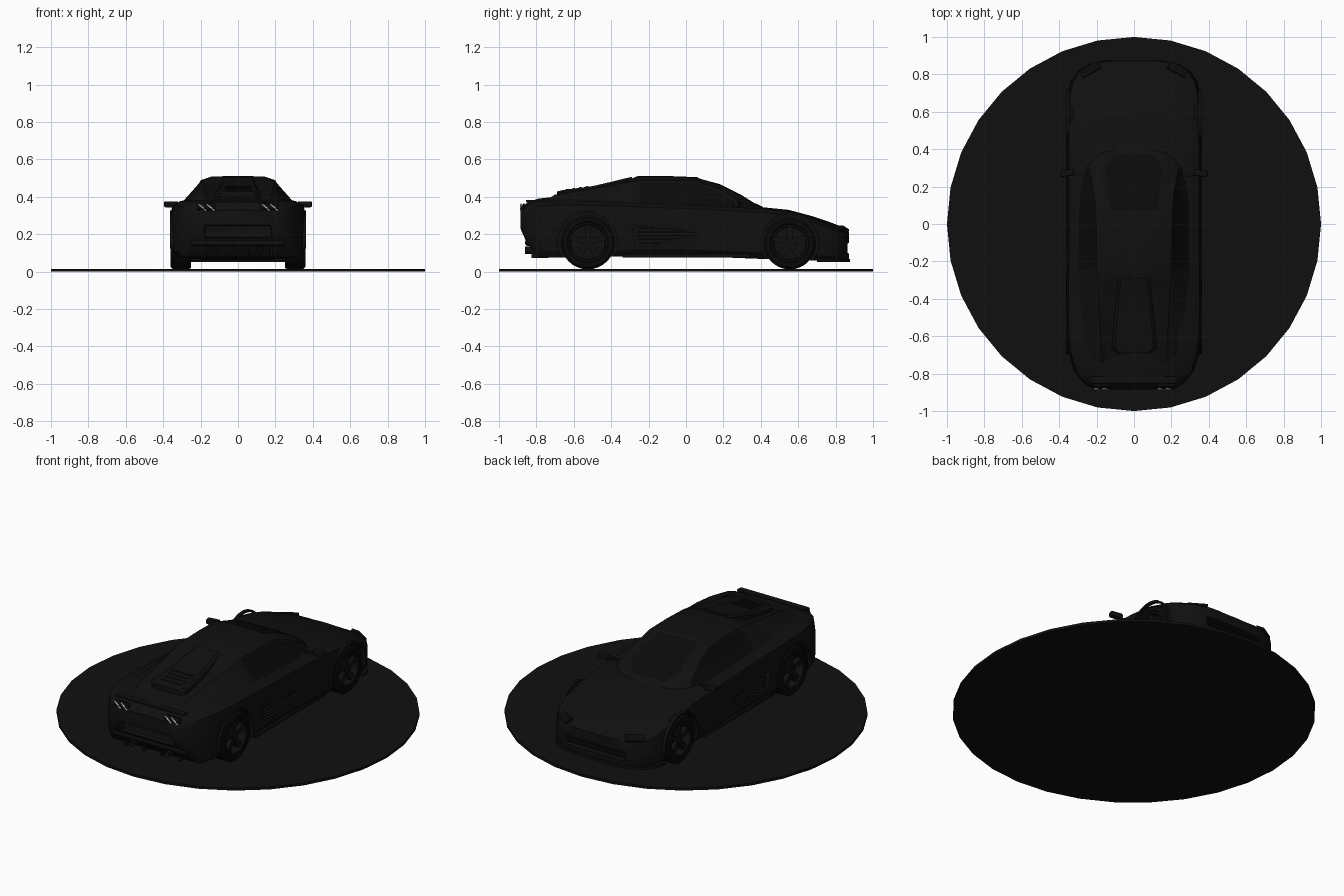
import bpy, bmesh
from math import radians, pi, cos, sin
from mathutils import Matrix, Vector

if "Cube" in bpy.data.objects:
    bpy.data.objects.remove(bpy.data.objects["Cube"])


def material(name, c):
    m = bpy.data.materials.new(name)
    m.diffuse_color = (*c, 1)
    m.use_nodes = True
    m.node_tree.nodes["Principled BSDF"].inputs["Base Color"].default_value = m.diffuse_color
    return m


PAINT = material("black_paint", (0.005, 0.005, 0.005))
GLASS = material("dark_glass", (0.003, 0.003, 0.003))
RUBBER = material("rubber", (0.003, 0.003, 0.003))
LAMP = material("pale_lamp", (0.8, 0.8, 0.8))


def finish(name, bm, mat):
    bmesh.ops.recalc_face_normals(bm, faces=bm.faces)
    me = bpy.data.meshes.new(name)
    bm.to_mesh(me)
    bm.free()
    ob = bpy.data.objects.new(name, me)
    bpy.context.collection.objects.link(ob)
    me.materials.append(mat)
    return ob


def loft(stations):
    """Skin mirrored half sections (y, [(x, z)...]) that run bottom centre to top centre."""
    bm = bmesh.new()
    rings = []
    for y, half in stations:
        ring = half + [(-x, z) for x, z in half[-2:0:-1]]
        rings.append([bm.verts.new((x, y, z)) for x, z in ring])
    n = len(rings[0])
    for a, b in zip(rings, rings[1:]):
        for i in range(n):
            bm.faces.new((a[i], a[(i + 1) % n], b[(i + 1) % n], b[i]))
    bm.faces.new(rings[0])
    bm.faces.new(rings[-1])
    bmesh.ops.recalc_face_normals(bm, faces=bm.faces)
    return bm


def box(name, loc, size, mat=PAINT, rot=(0, 0, 0), bevel=0.0):
    bm = bmesh.new()
    bmesh.ops.create_cube(bm, size=1)
    bmesh.ops.scale(bm, vec=size, verts=bm.verts)
    if bevel:
        bmesh.ops.bevel(bm, geom=bm.edges[:], offset=bevel, segments=2, affect='EDGES', profile=0.5)
    ob = finish(name, bm, mat)
    ob.location, ob.rotation_euler = loc, rot
    return ob


def prism(name, pts, x0, x1, mat=PAINT):
    """Extrude a (y, z) outline from x0 to x1."""
    bm = bmesh.new()
    f = bm.faces.new([bm.verts.new((x0, y, z)) for y, z in pts])
    new = bmesh.ops.extrude_face_region(bm, geom=[f])["geom"]
    bmesh.ops.translate(bm, vec=(x1 - x0, 0, 0), verts=[v for v in new if isinstance(v, bmesh.types.BMVert)])
    return finish(name, bm, mat)


def cut(ob, cutter):
    m = ob.modifiers.new("cut", 'BOOLEAN')
    m.operation, m.object, m.solver = 'DIFFERENCE', cutter, 'EXACT'
    bpy.context.view_layer.objects.active = ob
    bpy.ops.object.modifier_apply(modifier=m.name)
    bpy.data.objects.remove(cutter)


def circle(y, z, r, n=32):
    return [(y + r * cos(2 * pi * i / n), z + r * sin(2 * pi * i / n)) for i in range(n)]


# display disc
bm = bmesh.new()
bmesh.ops.create_cone(bm, cap_ends=True, segments=32, radius1=1, radius2=1, depth=0.015,
                      matrix=Matrix.Translation((0, 0, 0.0075)))
finish("display_disc", bm, PAINT)

# lower body: y, half width, bottom, shoulder, centre top
BODY = [(-0.885, .21, .23, .315, .33), (-0.85, .27, .15, .35, .37), (-0.79, .318, .078, .365, .39),
        (-0.70, .346, .075, .37, .40), (-0.60, .36, .078, .37, .405), (-0.45, .364, .08, .368, .405),
        (-0.25, .362, .082, .36, .40), (0, .36, .082, .35, .38), (0.2, .36, .076, .34, .36),
        (0.4, .36, .068, .33, .345), (0.55, .36, .065, .312, .33), (0.68, .355, .06, .275, .295),
        (0.76, .335, .06, .245, .268), (0.82, .298, .06, .225, .245), (0.86, .225, .06, .21, .222),
        (0.872, .15, .06, .205, .213)]


def body_section(w, zb, zs, zt):
    h = zs - zb
    return [(0, zb), (w * .92, zb), (w * .99, zb + .12 * h), (w, zb + .45 * h), (w * .995, zb + .75 * h),
            (w * .965, zb + .95 * h), (w * .85, zs + .008), (w * .5, zs * .4 + zt * .6 + .002), (0, zt)]


body = finish("car_body", loft([(y, body_section(*s)) for y, *s in BODY]), PAINT)

# wheel wells and side intakes
WHEELS = [(-0.525, .157, .145), (0.555, .152, .14)]
SCOOP = [(-.29, .25), (-.27, .14), (-.2, .135), (.06, .2), (.04, .215)]
for s in (-1, 1):
    for y, z, r in WHEELS:
        cut(body, prism("well_cutter", circle(y, z, r + .013), s * .2, s * .5))
    cut(body, prism("scoop_cutter", SCOOP, s * .335, s * .5))
    for i in range(5):
        z = .153 + i * .02
        box("side_strake", (s * .35, -.11 - (i % 5 - 3) ** 2 * .008, z), (.02, .3 - (i - 3) ** 2 * .018, .007))
# number plate recess in the tail, mouth in the nose
cut(body, box("plate_cutter", (0, -.88, .215), (.36, .09, .07), bevel=.015))
cut(body, box("mouth_cutter", (0, .88, .125), (.40, .07, .055), bevel=.01))

# cabin: y, then sill, window top, roof edge as (x, z) pairs, ending with centre height
CABIN = [(0.42, .06, .32, .05, .33, .03, .338, .34), (0.38, .20, .32, .18, .34, .11, .357, .362),
         (0.30, .272, .33, .24, .365, .17, .405, .412), (0.18, .30, .34, .215, .44, .15, .464, .472),
         (0.06, .308, .345, .203, .483, .14, .502, .505), (-0.10, .312, .35, .20, .488, .14, .509, .511),
         (-0.26, .312, .355, .197, .485, .135, .508, .510), (-0.31, .312, .355, .195, .477, .14, .488, .49),
         (-0.45, .31, .355, .188, .453, .14, .43, .43), (-0.70, .30, .355, .172, .412, .13, .398, .398),
         (-0.76, .29, .34, .165, .375, .13, .37, .37)]
bm = loft([(y, [(0, .25), (a, b), (c, d), (e, f), (0, g)]) for y, a, b, c, d, e, f, g in CABIN])
panes = []
for f in bm.faces:
    c = f.calc_center_median()
    if (.06 < c.y < .38 and abs(c.x) < .12 and c.z > .3) or (-.26 < c.y < .3 and .22 < abs(c.x) < .29 and c.z > .33):
        panes.append(f)
bmesh.ops.inset_region(bm, faces=panes, thickness=.012, depth=-.004, use_even_offset=True)
for f in panes:
    f.material_index = 1
finish("cabin", bm, PAINT).data.materials.append(GLASS)

# raised engine cover with louvres
COVER = [(-.29, .085, .507), (-.40, .095, .48), (-.50, .105, .457), (-.66, .12, .436), (-.69, .09, .428)]
finish("engine_cover", loft([(y, [(0, z - .06), (w, z - .06), (w, z - .012), (w - .015, z), (0, z)])
                             for y, w, z in COVER]), PAINT)
for i in range(4):
    box("cover_louvre", (0, -.53 - .035 * i, .4535 - .0048 * i), (.14, .014, .006), rot=(.13, 0, 0))


# wheels
def lathe(name, profile, mat, y, z, s, n=32):
    bm = bmesh.new()
    rings = [[bm.verts.new((s * x, y + r * cos(2 * pi * i / n), z + r * sin(2 * pi * i / n))) for i in range(n)]
             for x, r in profile]
    for a, b in zip(rings, rings[1:] + rings[:1]):
        for i in range(n):
            bm.faces.new((a[i], a[(i + 1) % n], b[(i + 1) % n], b[i]))
    return finish(name, bm, mat)


for s in (-1, 1):
    for y, z, r in WHEELS:
        lathe("tyre", [(.25, r - .04), (.25, r - .01), (.262, r), (.348, r), (.36, r - .012), (.36, r - .035),
                       (.353, r - .042)], RUBBER, y, z, s)
        lathe("rim", [(.30, r - .055), (.30, r - .04), (.357, r - .04), (.357, r - .05)], PAINT, y, z, s)
        prism("wheel_back", circle(y, z, r - .03), s * .26, s * .31)
        prism("hub", circle(y, z, .024, 16), s * .30, s * .35)
        for k in range(5):
            a = 2 * pi * k / 5 + pi / 2
            d, t = Vector((cos(a), sin(a))), Vector((-sin(a), cos(a)))
            c, R = Vector((y, z)), r - .045
            prism("spoke", [tuple(c + d * u + t * v) for u, v in
                            ((.01, -.012), (R, -.02), (R, .02), (.01, .012))], s * .32, s * .345)
        # arch lip
        arc = [radians(-10 + 200 * i / 20) for i in range(21)]
        lip = [(y + q * cos(a), z + q * sin(a)) for q, seq in ((r + .024, arc), (r + .012, arc[::-1])) for a in seq]
        prism("arch_lip", lip, s * .345, s * .364)

    # door mirrors
    box("mirror", (s * .358, .272, .36), (.075, .034, .032), rot=(0, 0, s * -.15), bevel=.008)
    box("mirror_stalk", (s * .305, .262, .353), (.06, .014, .012), rot=(0, 0, s * .2))
    # head lamps
    box("head_lamp", (s * .235, .825, .23), (.11, .05, .016), GLASS, rot=(-.5, 0, s * -.55), bevel=.004)
    # tail lamps: dark housing with two slanted pale strips
    box("tail_lamp_housing", (s * .17, -.865, .343), (.10, .03, .035), GLASS, rot=(-.5, 0, 0), bevel=.005)
    for dx in (-.022, .022):
        box("tail_lamp_strip", (s * .17 + dx, -.882, .343), (.055, .006, .007), LAMP, rot=(-.5, radians(40), 0))
    # exhaust tips
    prism_ob = lathe("exhaust_tip", [(0, .02), (.06, .02), (.06, .015), (0, .015)], PAINT, 0, 0, 1, 16)
    prism_ob.rotation_euler = (0, 0, -pi / 2)
    prism_ob.location = (s * .12, -.80, .115)
    # side skirt
    box("side_skirt", (s * .345, 0, .085), (.02, .68, .02), bevel=.005)

# rear bumper and diffuser
box("rear_bumper", (0, -.835, .155), (.50, .05, .035), bevel=.012)
for x in (-.18, -.06, .06, .18):
    box("diffuser_fin", (x, -.78, .095), (.01, .09, .045))
box("tail_lip", (0, -.835, .378), (.46, .04, .012), bevel=.004)

# front splitter and grille bars
SPLIT = [(.70, .352), (.76, .34), (.82, .30), (.86, .23), (.877, .14)]
finish("front_splitter", loft([(y, [(0, .052), (w, .052), (w, .068), (0, .068)]) for y, w in SPLIT]), PAINT)
for z in (.115, .135):
    box("grille_bar", (0, .855, z), (.38, .01, .006))

bpy.ops.object.select_all(action='SELECT')
bpy.context.view_layer.objects.active = body
bpy.ops.object.shade_smooth_by_angle(angle=radians(30))
